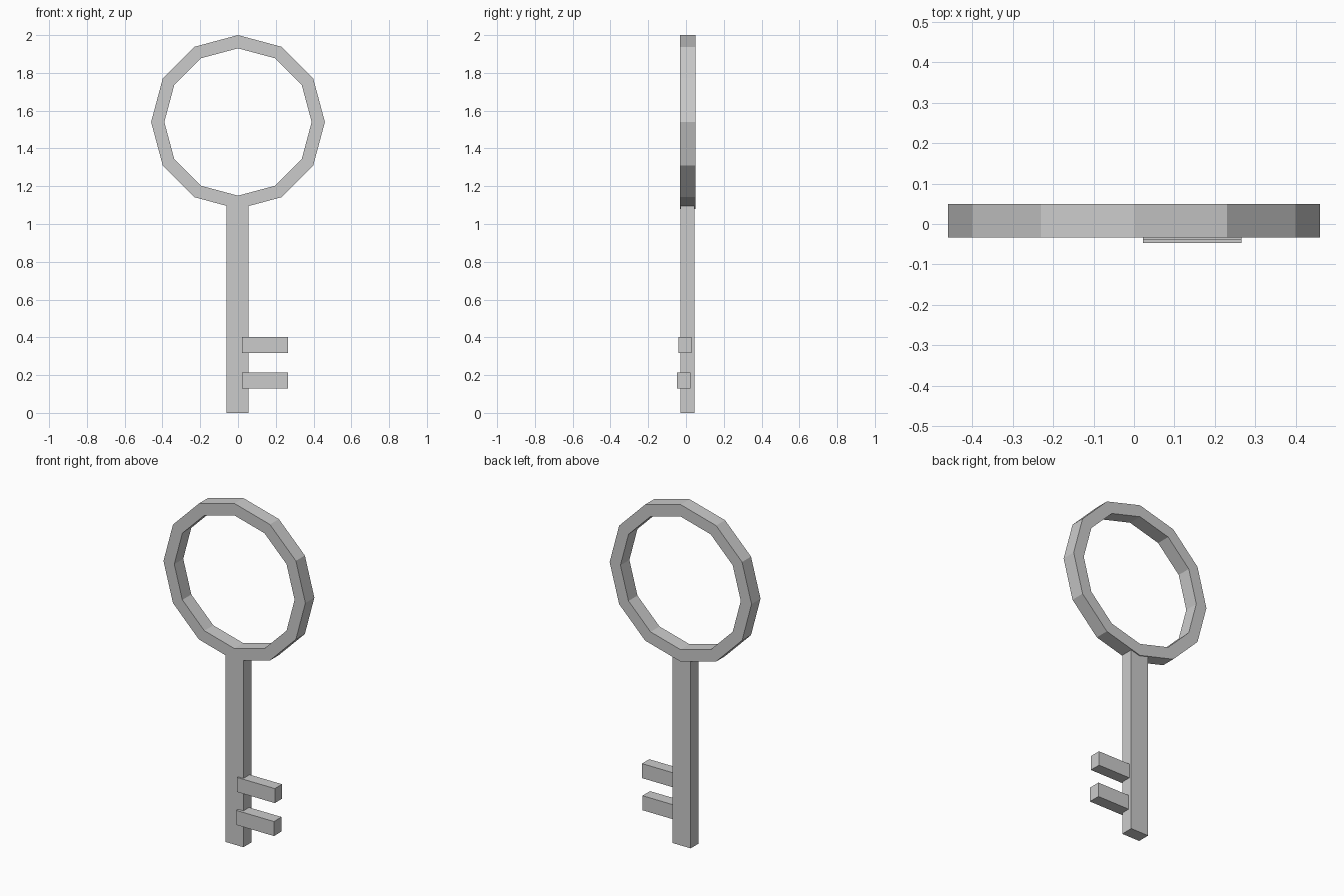
import bpy, bmesh
from math import cos, sin, pi

if "Cube" in bpy.data.objects:
    bpy.data.objects.remove(bpy.data.objects["Cube"])


def finish(name, bm):
    bmesh.ops.recalc_face_normals(bm, faces=bm.faces)
    mesh = bpy.data.meshes.new(name)
    bm.to_mesh(mesh)
    bm.free()
    obj = bpy.data.objects.new(name, mesh)
    bpy.context.collection.objects.link(obj)
    return obj


def box(name, lo, hi):
    bm = bmesh.new()
    bmesh.ops.create_cube(bm, size=1)
    for v in bm.verts:
        v.co = [l + (c + 0.5) * (h - l) for c, l, h in zip(v.co, lo, hi)]
    return finish(name, bm)


def ring(name, z, outer, inner, y0, y1, sides):
    # square section swept around the y axis
    bm = bmesh.new()
    section = [(outer, y0), (outer, y1), (inner, y1), (inner, y0)]
    loops = []
    for i in range(sides):
        a = 2 * pi * i / sides
        loops.append([bm.verts.new((r * cos(a), y, z + r * sin(a))) for r, y in section])
    for i in range(sides):
        p, q = loops[i], loops[(i + 1) % sides]
        for k in range(4):
            m = (k + 1) % 4
            bm.faces.new((p[k], p[m], q[m], q[k]))
    return finish(name, bm)


# twelve-sided handle
ring("bow_ring", 1.54, 0.46, 0.39, -0.033, 0.05, 12)

# straight shaft, its top tucked into the ring
box("shaft", (-0.061, -0.03, 0), (0.056, 0.044, 1.11))

# two teeth, slightly staggered in depth
for name, y0, y1, z in (("upper_tooth", -0.039, 0.028, 0.318),
                        ("lower_tooth", -0.047, 0.023, 0.128)):
    box(name, (0.022, y0, z), (0.266, y1, z + 0.085))
